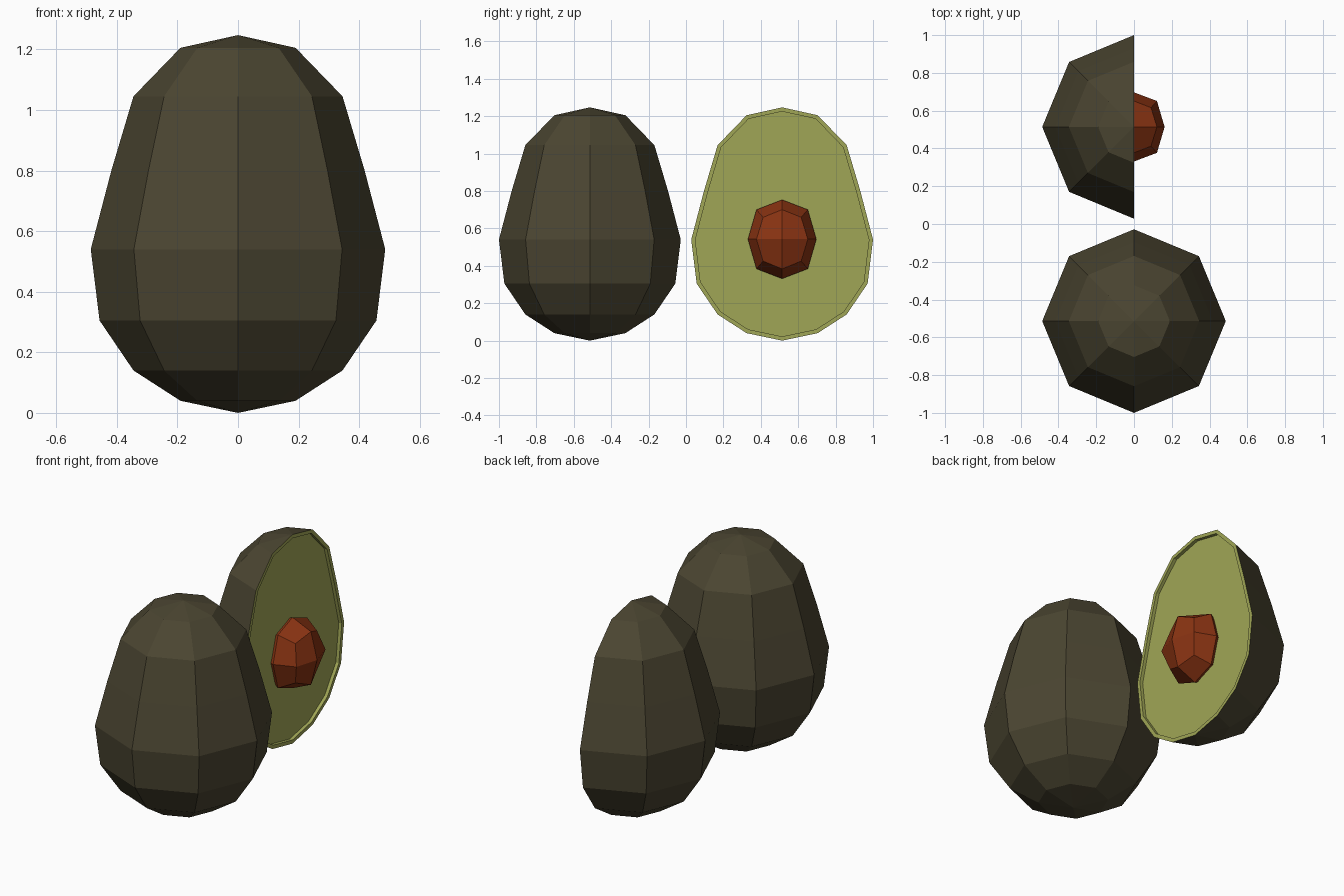
import bpy, bmesh, math

if "Cube" in bpy.data.objects:
    bpy.data.objects.remove(bpy.data.objects["Cube"])

def material(name, rgb):
    m = bpy.data.materials.new(name)
    m.diffuse_color = (*rgb, 1)
    m.use_nodes = True
    m.node_tree.nodes["Principled BSDF"].inputs["Base Color"].default_value = m.diffuse_color
    return m

SKIN = material("dark skin", (0.07, 0.06, 0.031))
FLESH = material("green flesh", (0.352, 0.381, 0.093))
PIT = material("brown pit", (0.25, 0.033, 0.006))

# Radius / height profile, bottom to top
RINGS = [(0.19, 0.04), (0.345, 0.14), (0.457, 0.305), (0.486, 0.54),
         (0.418, 0.80), (0.345, 1.045), (0.19, 1.205)]
TOP = 1.247

def avocado(name, y, half):
    bm = bmesh.new()
    start, n = (math.pi / 2, 5) if half else (0, 8)
    cols = []
    for i in range(n):
        a = start + i * math.pi / 4
        cols.append([bm.verts.new((r * math.cos(a), r * math.sin(a), z)) for r, z in RINGS])
    low, high = bm.verts.new((0, 0, 0)), bm.verts.new((0, 0, TOP))
    for i in range(n - 1 if half else n):
        a, b = cols[i], cols[(i + 1) % n]
        bm.faces.new((low, b[0], a[0]))
        bm.faces.new((a[-1], b[-1], high))
        for j in range(len(RINGS) - 1):
            bm.faces.new((a[j], b[j], b[j + 1], a[j + 1]))
    if half:
        # cut face with a raised rim
        cap = bm.faces.new([low] + cols[0] + [high] + cols[-1][::-1])
        cap.material_index = 1
    bmesh.ops.recalc_face_normals(bm, faces=bm.faces[:])
    if half:
        bmesh.ops.inset_individual(bm, faces=[cap], thickness=0.022, depth=0)
        res = bmesh.ops.extrude_discrete_faces(bm, faces=[cap])
        inner = res["faces"][0]
        bmesh.ops.translate(bm, verts=inner.verts[:], vec=(-0.02, 0, 0))
        for f in bm.faces:
            if all(v.co.x > -0.021 and abs(v.co.x) < 0.021 for v in f.verts):
                f.material_index = 1
    me = bpy.data.meshes.new(name)
    bm.to_mesh(me)
    bm.free()
    me.materials.append(SKIN)
    me.materials.append(FLESH)
    ob = bpy.data.objects.new(name, me)
    ob.location.y = y
    bpy.context.collection.objects.link(ob)

avocado("whole_avocado", -0.514, False)
avocado("half_avocado", 0.514, True)

# Pit: a box smoothed once into a faceted seed
bpy.ops.mesh.primitive_cube_add(size=2, location=(0, 0.514, 0.542))
pit = bpy.context.object
pit.name = "pit"
pit.scale = (0.162, 0.183, 0.211)
sub = pit.modifiers.new("facets", 'SUBSURF')
sub.levels = sub.render_levels = 1
sub.use_limit_surface = False
pit.data.materials.append(PIT)
